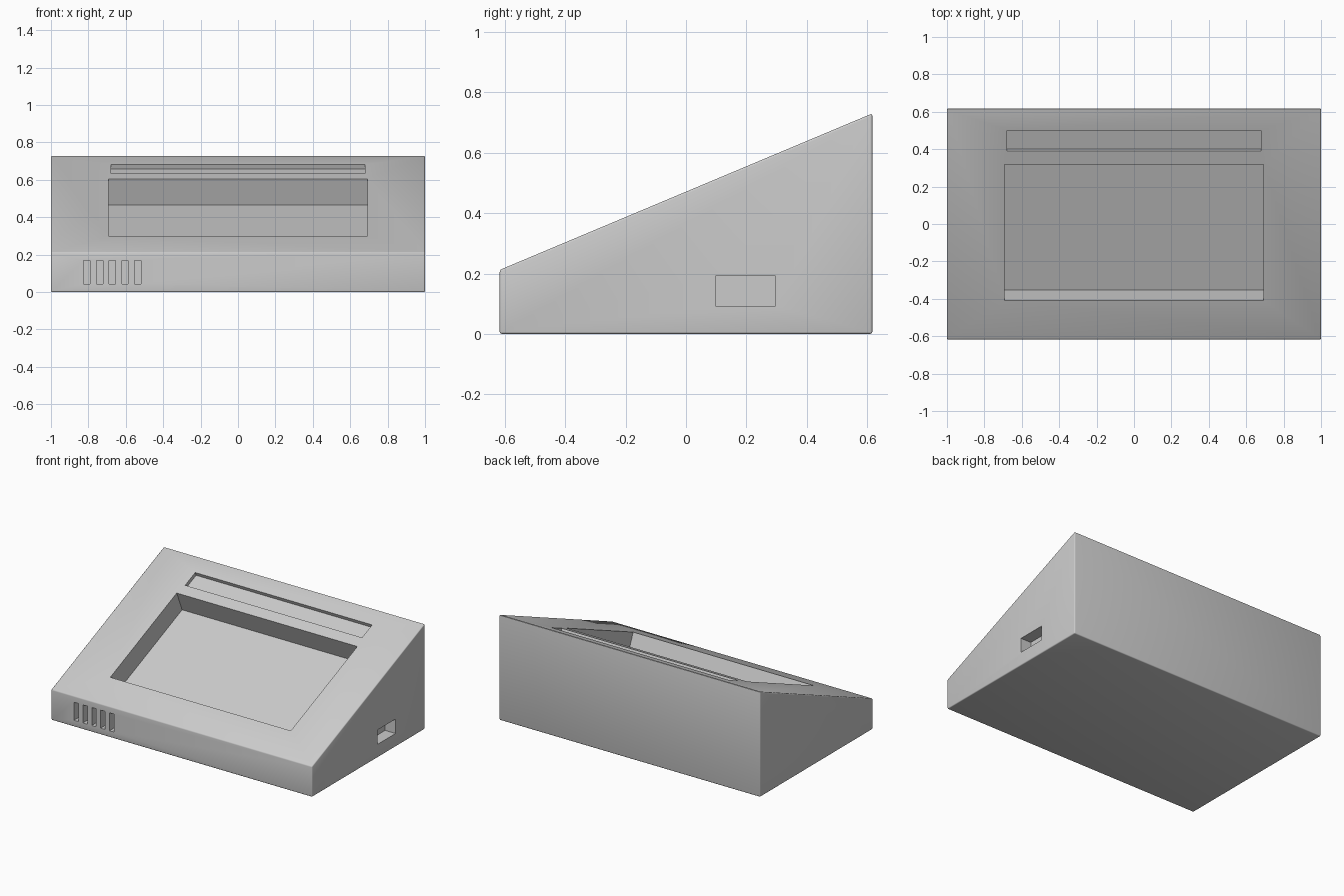
import bpy
import bmesh
import math
from mathutils import Matrix, Vector

if "Cube" in bpy.data.objects:
    bpy.data.objects.remove(bpy.data.objects["Cube"], do_unlink=True)

# Case dimensions
HALF_W, HALF_D = 1.0, 0.617
FRONT_H, BACK_H = 0.212, 0.73
SLOPE = math.atan2(BACK_H - FRONT_H, 2 * HALF_D)

grey = bpy.data.materials.new("case_grey")
grey.use_nodes = True
COLOUR = (0.6, 0.6, 0.6, 1)
grey.diffuse_color = COLOUR
grey.node_tree.nodes["Principled BSDF"].inputs["Base Color"].default_value = COLOUR


def add_object(name, bm):
    bmesh.ops.recalc_face_normals(bm, faces=bm.faces)
    mesh = bpy.data.meshes.new(name)
    bm.to_mesh(mesh)
    bm.free()
    mesh.materials.append(grey)
    obj = bpy.data.objects.new(name, mesh)
    bpy.context.collection.objects.link(obj)
    return obj


def box_cutter(name, centre, size, tilt=0.0):
    bm = bmesh.new()
    place = (Matrix.Translation(centre) @ Matrix.Rotation(tilt, 4, "X")
             @ Matrix.Diagonal((*size, 1)))
    bmesh.ops.create_cube(bm, size=1, matrix=place)
    obj = add_object(name, bm)
    obj.hide_render = True
    return obj


def panel_cutter(name, y0, y1, width, depth):
    """Pocket sunk at right angles into the sloping panel."""
    y = (y0 + y1) / 2
    z = FRONT_H + (y + HALF_D) * math.tan(SLOPE)
    length = (y1 - y0) / math.cos(SLOPE)
    return box_cutter(name, Vector((0, y, z)), (width, length, 2 * depth), SLOPE)


# Wedge case from its side profile
bm = bmesh.new()
profile = [(-HALF_D, 0), (HALF_D, 0), (HALF_D, BACK_H), (-HALF_D, FRONT_H)]
side = bm.faces.new([bm.verts.new((-HALF_W, y, z)) for y, z in profile])
sweep = bmesh.ops.extrude_face_region(bm, geom=[side])
bmesh.ops.translate(bm, vec=(2 * HALF_W, 0, 0),
                    verts=[v for v in sweep["geom"] if isinstance(v, bmesh.types.BMVert)])
case = add_object("wedge_case", bm)
edge_round = case.modifiers.new("edge_round", "BEVEL")
edge_round.width = 0.007
edge_round.segments = 3

# Screen recess, upper slot and side port
cutters = [
    panel_cutter("screen_recess_cutter", -0.41, 0.318, 1.384, 0.15),
    panel_cutter("upper_slot_cutter", 0.39, 0.5, 1.356, 0.025),
    box_cutter("side_port_cutter", (HALF_W, 0.197, 0.142), (0.16, 0.2, 0.1)),
]

# Row of front vents
for i in range(5):
    x = -0.808 + i * 0.068
    cutters.append(box_cutter("vent_cutter", (x, -HALF_D, 0.107), (0.034, 0.12, 0.125)))

for cutter in cutters:
    cut = case.modifiers.new(cutter.name, "BOOLEAN")
    cut.operation = "DIFFERENCE"
    cut.solver = "EXACT"
    cut.object = cutter

# Apply the cuts, then remove the cutters
bpy.context.view_layer.objects.active = case
case.select_set(True)
for modifier in list(case.modifiers):
    bpy.ops.object.modifier_apply(modifier=modifier.name)
for cutter in cutters:
    bpy.data.objects.remove(cutter, do_unlink=True)

bpy.ops.object.select_all(action="DESELECT")
case.select_set(True)
bpy.ops.object.shade_smooth_by_angle(angle=math.radians(35))
